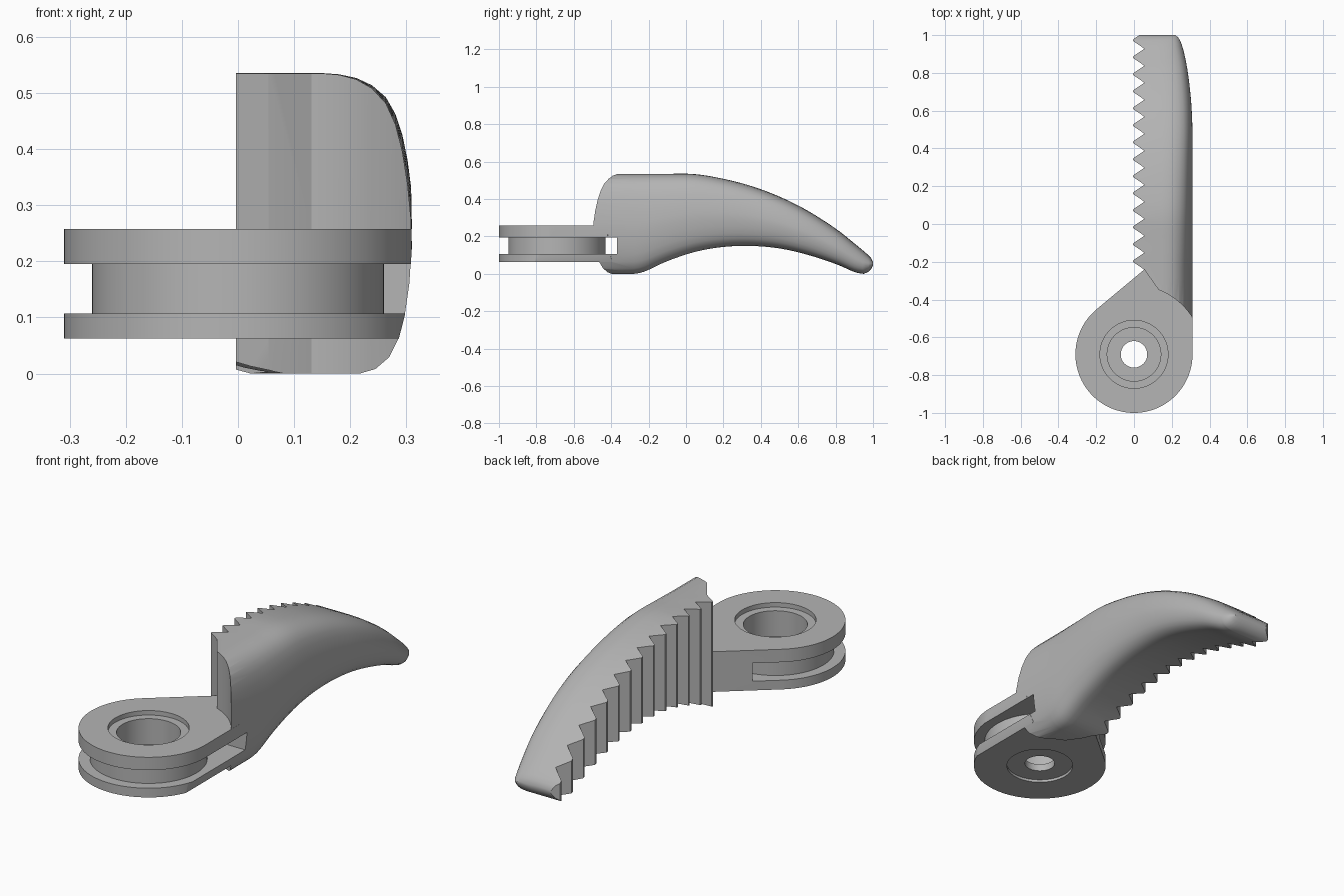
import bpy, bmesh, math
from mathutils import Vector

if "Cube" in bpy.data.objects:
    bpy.data.objects.remove(bpy.data.objects["Cube"], do_unlink=True)

steel = bpy.data.materials.new("grey_steel")
steel.use_nodes = True
steel.diffuse_color = (0.46, 0.46, 0.46, 1)
steel.node_tree.nodes["Principled BSDF"].inputs["Base Color"].default_value = (0.46, 0.46, 0.46, 1)

HUB_Y, HUB_R = -0.69, 0.31


def loft(name, rings):
    """Closed solid through a row of matching rings."""
    bm = bmesh.new()
    loops = [[bm.verts.new(p) for p in ring] for ring in rings]
    n = len(loops[0])
    for a, b in zip(loops, loops[1:]):
        for i in range(n):
            j = (i + 1) % n
            bm.faces.new((a[i], a[j], b[j], b[i]))
    bm.faces.new(loops[0][::-1])
    bm.faces.new(loops[-1])
    bmesh.ops.recalc_face_normals(bm, faces=bm.faces)
    mesh = bpy.data.meshes.new(name)
    bm.to_mesh(mesh)
    bm.free()
    mesh.materials.append(steel)
    obj = bpy.data.objects.new(name, mesh)
    bpy.context.collection.objects.link(obj)
    return obj


def prism(name, outline, z0, z1):
    return loft(name, [[(x, y, z) for x, y in outline] for z in (z0, z1)])


def arc(radius, start, end, steps):
    angles = [math.radians(start + (end - start) * i / steps) for i in range(steps + 1)]
    return [(radius * math.cos(a), HUB_Y + radius * math.sin(a)) for a in angles]


def disc(name, radius, z0, z1):
    return prism(name, arc(radius, 0, 360, 96)[:-1], z0, z1)


def boolean(obj, other, operation):
    bpy.ops.object.select_all(action="DESELECT")
    bpy.context.view_layer.objects.active = obj
    obj.select_set(True)
    mod = obj.modifiers.new("cut", "BOOLEAN")
    mod.operation, mod.object, mod.solver = operation, other, "EXACT"
    bpy.ops.object.modifier_apply(modifier=mod.name)
    bpy.data.objects.remove(other, do_unlink=True)


# Rounded cross-section: share of width, share of height
SECTION = [(0.48, 1), (0.58, 0.995), (0.68, 0.98), (0.77, 0.95), (0.85, 0.9), (0.905, 0.83),
           (0.945, 0.74), (0.975, 0.63), (0.995, 0.51), (0.998, 0.42), (0.985, 0.3),
           (0.96, 0.2), (0.925, 0.12), (0.87, 0.055), (0.79, 0.015), (0.7, 0), (0.6, 0)]


def section(y, top, bottom, width, inner):
    ring = [(width * f, y, bottom + (top - bottom) * t) for f, t in SECTION]
    return [(inner, y, top)] + ring + [(inner, y, bottom)]


def smooth_rows(rows, steps):
    """Smooth curve through rows of values."""
    pts = [Vector(r) for r in rows]
    pts = [pts[0]] + pts + [pts[-1]]
    out = []
    for a, b, c, d in zip(pts, pts[1:], pts[2:], pts[3:]):
        for i in range(steps):
            t = i / steps
            out.append(b + 0.5 * t * (c - a + t * (2 * a - 5 * b + 4 * c - d + t * (3 * b - a - 3 * c + d))))
    return out + [pts[-1]]


# Curved jaw: y, top, bottom, width
JAW = [(-0.28, 0.535, 0.0, 0.31), (-0.22, 0.535, 0.013, 0.31), (-0.1, 0.535, 0.068, 0.31),
       (0.05, 0.533, 0.118, 0.31), (0.2, 0.508, 0.144, 0.31), (0.35, 0.469, 0.149, 0.31),
       (0.5, 0.413, 0.136, 0.31), (0.65, 0.338, 0.102, 0.303), (0.8, 0.242, 0.053, 0.286),
       (0.9, 0.163, 0.01, 0.267), (0.95, 0.122, 0.0, 0.253)]
NOSE = [(0.975, 0.1, 0.01, 0.243), (0.99, 0.084, 0.025, 0.232), (1.0, 0.062, 0.045, 0.218)]
rows = [(-0.6, 0.535, 0.0, 0.31)] + smooth_rows(JAW, 4) + NOSE
jaw = loft("gripping_jaw", [section(*r, -0.05) for r in rows])

# Plan of the jaw: toothed inner edge, chamfer, hollow front around the hub
plan = [(0.055, 1.018)]
for k in range(14):
    tip = 0.973 - 0.09 * k
    plan += [(-0.004, tip + 0.005), (-0.004, tip - 0.005), (0.055, tip - 0.045)]
plan += arc(0.365, 69, 25, 20) + [(0.5, -0.53), (0.5, 1.1), (0.055, 1.1)]
boolean(jaw, prism("plan_cutter", plan, -0.2, 0.8), "INTERSECT")

# Hub plate with a straight tangent flank running into the jaw
plate = arc(HUB_R, 0, -230.2, 90) + [(0.058, -0.238), (0.2, -0.3), (HUB_R, -0.42)]
hub = prism("pivot_hub", plate, 0.062, 0.258)
trim = loft("hub_trim", [section(y, 0.535, 0, 0.3105, -0.6) for y in (-1.2, 0.2)])
boolean(hub, trim, "INTERSECT")
boolean(jaw, hub, "UNION")

# Slot around the central boss
slot = prism("slot_cutter", [(-0.5, -1.2), (0.5, -1.2), (0.5, -0.37), (-0.5, -0.37)], 0.107, 0.195)
boolean(slot, disc("boss_core", 0.26, 0.0, 0.3), "DIFFERENCE")
boolean(jaw, slot, "DIFFERENCE")

# Stepped bore and recesses
for radius, z0, z1 in [(0.18, 0.236, 0.4), (0.142, 0.11, 0.4), (0.07, -0.1, 0.4), (0.155, -0.1, 0.075)]:
    boolean(jaw, disc("bore_cutter", radius, z0, z1), "DIFFERENCE")

jaw.name = "hinged_jaw"
bpy.ops.object.select_all(action="DESELECT")
jaw.select_set(True)
bpy.context.view_layer.objects.active = jaw
bpy.ops.object.shade_smooth_by_angle(angle=math.radians(30))
